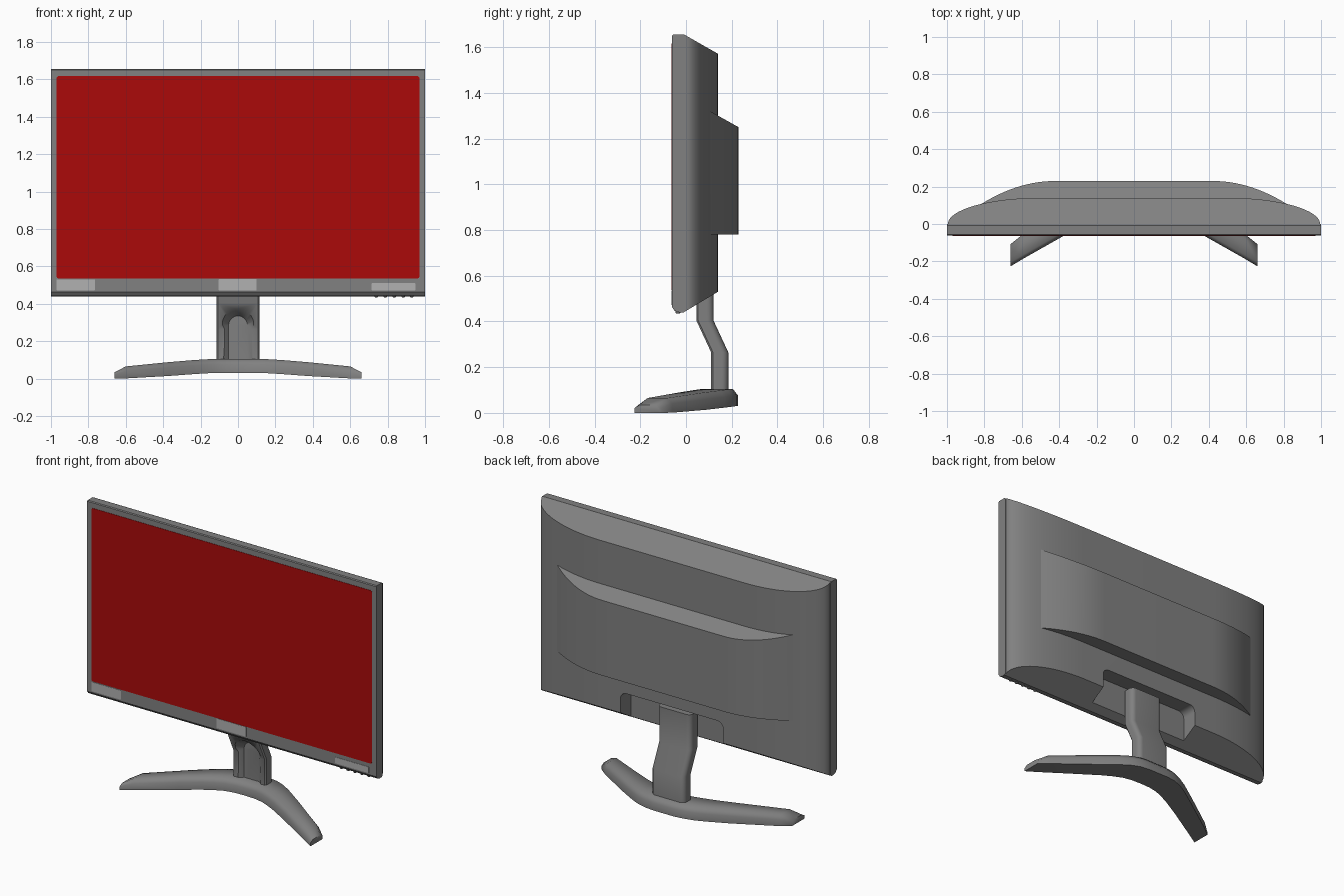
import bpy, bmesh
from math import sin, cos, pi

if "Cube" in bpy.data.objects:
    bpy.data.objects.remove(bpy.data.objects["Cube"])

GREY = (.218, .218, .218, 1)
LIGHT = (.44, .44, .44, 1)
RED = (.405, .003, .003, 1)


def material(name, color):
    mat = bpy.data.materials.new(name)
    mat.diffuse_color = color
    mat.use_nodes = True
    mat.node_tree.nodes["Principled BSDF"].inputs["Base Color"].default_value = mat.diffuse_color
    return mat


BODY, PLATE, SCREEN = material("dark_grey", GREY), material("light_grey", LIGHT), material("red", RED)


def loft(name, rings, mat=BODY):
    """Skin a list of equal-length point rings and cap both ends."""
    bm = bmesh.new()
    vs = [[bm.verts.new(p) for p in r] for r in rings]
    n = len(rings[0])
    for a, b in zip(vs, vs[1:]):
        for i in range(n):
            j = (i + 1) % n
            bm.faces.new((a[i], a[j], b[j], b[i]))
    bm.faces.new(vs[0])
    bm.faces.new(vs[-1])
    bmesh.ops.recalc_face_normals(bm, faces=bm.faces)
    me = bpy.data.meshes.new(name)
    bm.to_mesh(me)
    bm.free()
    me.materials.append(mat)
    ob = bpy.data.objects.new(name, me)
    bpy.context.collection.objects.link(ob)
    return ob


def activate(ob):
    bpy.ops.object.select_all(action='DESELECT')
    ob.select_set(True)
    bpy.context.view_layer.objects.active = ob


def smooth(ob, angle=30):
    activate(ob)
    bpy.ops.object.shade_smooth_by_angle(angle=angle * pi / 180)


def cut(ob, cutter):
    activate(ob)
    m = ob.modifiers.new("cut", 'BOOLEAN')
    m.operation, m.solver, m.object = 'DIFFERENCE', 'EXACT', cutter
    bpy.ops.object.modifier_apply(modifier=m.name)
    bpy.data.objects.remove(cutter)


def mirrored(half):
    """Right half outline (outside to centre) plus its mirror image."""
    return half + [(-x, y) for x, y in reversed(half)]


def round_rect(x0, x1, z0, z1, r, n=5):
    pts = []
    for k, (cx, cz) in enumerate([(x1 - r, z1 - r), (x0 + r, z1 - r),
                                  (x0 + r, z0 + r), (x1 - r, z0 + r)]):
        for i in range(n + 1):
            a = (k + i / n) * pi / 2
            pts.append((cx + r * cos(a), cz + r * sin(a)))
    return pts


def plate(name, rect, y0, y1, mat=BODY):
    return loft(name, [[(x, y, z) for x, z in rect] for y in (y0, y1)], mat)


# Front frame: side profile extruded across the width
prof = [(-.061, .462), (-.05, .447), (-.03, .44), (-.01, .44), (0, .447),
        (0, 1.648), (-.008, 1.655), (-.056, 1.655), (-.061, 1.65)]
frame = loft("front_frame", [[(x, y, z) for y, z in prof] for x in (-1, 1)])

# Screen and plain bezel plates
plate("screen", round_rect(-.97, .97, .535, 1.617, .012), -.063, -.05, SCREEN)
for name, box in (("bezel_plate_left", (-.97, -.765, .472, .53)),
                  ("bezel_plate_middle", (-.103, .1, .472, .533)),
                  ("bezel_plate_right", (.715, .948, .472, .51))):
    plate(name, round_rect(*box, .002, 1), -.063, -.055, PLATE)

# Buttons under the right edge
for i in range(5):
    x = .74 + .0475 * i
    loft(f"button_{i + 1}", [[(x + r * cos(a * pi / 6), -.035 + r * sin(a * pi / 6), z)
                              for a in range(12)]
                             for r, z in ((.01, .45), (.01, .438), (.006, .434))])

# Back shell: elliptical plan, with sloping top and bottom
half = [(.995, -.005)] + [(.5 + .495 * cos(i * pi / 32), .14 * sin(i * pi / 32))
                          for i in range(17)]
plan = mirrored(half)
shell = loft("back_shell", [[(x, y, .446 + .6 * y) for x, y in plan],
                            [(x, y, 1.651 - .57 * y) for x, y in plan]])
notch = plate("notch_cutter", round_rect(-.355, .355, .3, .66, .04), .038, .3)
cut(shell, notch)
smooth(shell)

# Raised panel on the back
half = [(.84 - .42 * i / 14, .23 - .125 * ((.42 - .42 * i / 14) / .4) ** 2)
        for i in range(15)]
plan = mirrored(half)
smooth(loft("back_panel", [[(x, y, .78) for x, y in plan],
                           [(x, y, 1.379 - .56 * y) for x, y in plan]]))

# Stand column: section with rounded back corners, swept along a kinked path
R = .03
corner = [(.115 - R + R * cos(i * pi / 12), .075 - R + R * sin(i * pi / 12)) for i in range(7)]
section = mirrored([(.107, 0), (.115, .008)] + corner)
column = loft("stand_column", [[(x, y + off, z) for x, y in section]
                               for off, z in ((.11, .085), (.11, .265), (.045, .405), (.045, .63))])


# Arched cable recess in the front of the column
def front_y(z):
    return .11 if z < .265 else .11 - (z - .265) * .065 / .14


def arch(r, cz):
    return [(r, 0)] + [(r * cos(i * pi / 16), cz + r * sin(i * pi / 16))
                       for i in range(17)] + [(-r, 0)]


outer, inner = arch(.085, .29), arch(.05, .285)
recess = loft("recess_cutter", [[(x, -.05, z) for x, z in outer],
                                [(x, front_y(z) - .001, z) for x, z in outer],
                                [(x, .132, z) for x, z in inner]])
cut(column, recess)
smooth(column, 40)

# Stand base: chamfered sections from the centre out to each foot
#            x   front  back   bottom  top
stations = [(0, .065, .227, .03, .105), (.07, .062, .227, .03, .105),
            (.13, .05, .22, .03, .105), (.19, .028, .2, .027, .102),
            (.25, .002, .168, .023, .098), (.37, -.06, .092, .014, .088),
            (.6, -.19, -.06, .001, .065), (.66, -.226, -.108, 0, .034)]
stations = [(-s[0],) + s[1:] for s in reversed(stations[1:])] + stations
rings = []
for x, f, b, lo, hi in stations:
    mid, c = lo + (hi - lo) * .62, .022
    rings.append([(x, f, lo), (x, b, lo), (x, b, mid),
                  (x, b - c, hi), (x, f + c, hi), (x, f, mid)])
smooth(loft("stand_base", rings), 58)
